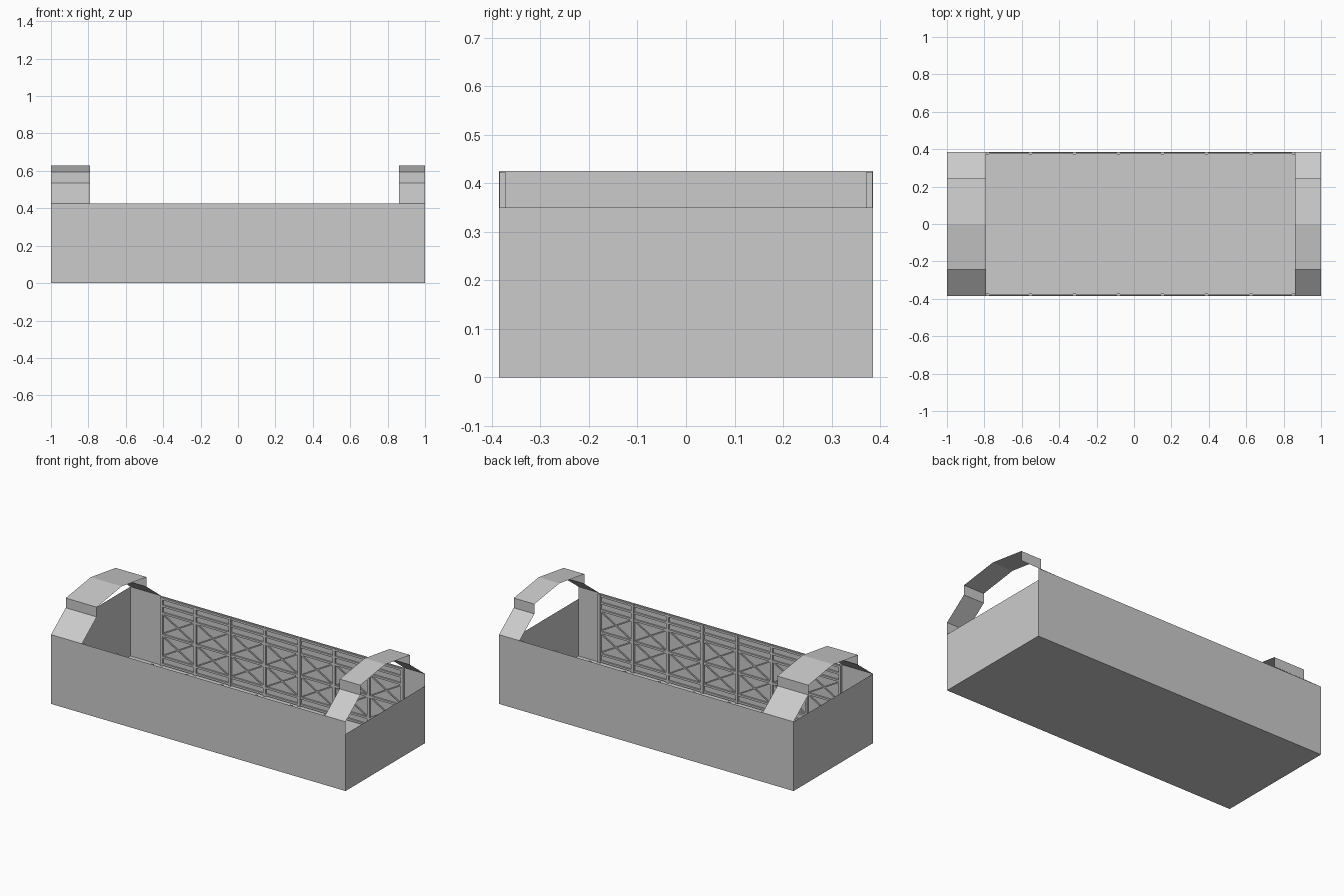
import bpy, bmesh, math
from mathutils import Vector, Matrix

if "Cube" in bpy.data.objects:
    bpy.data.objects.remove(bpy.data.objects["Cube"])

W = 0.385          # half width
H = 0.425          # side height
X0, X1 = -0.79, 0.86   # framed section between the hoops


def mesh_object(name, bm):
    me = bpy.data.meshes.new(name)
    bm.to_mesh(me)
    bm.free()
    ob = bpy.data.objects.new(name, me)
    bpy.context.collection.objects.link(ob)
    return ob


def panel(name, corners):
    bm = bmesh.new()
    bm.faces.new([bm.verts.new(c) for c in corners])
    return mesh_object(name, bm)


def strip(name, profile, xa, xb):
    # sheet swept along x from a (y, z) profile
    bm = bmesh.new()
    a = [bm.verts.new((xa, y, z)) for y, z in profile]
    b = [bm.verts.new((xb, y, z)) for y, z in profile]
    for i in range(len(profile) - 1):
        bm.faces.new((a[i], b[i], b[i + 1], a[i + 1]))
    return mesh_object(name, bm)


def bar(bm, p, q, y, width, depth):
    # flat bar between two (x, z) points
    d = Vector((q[0] - p[0], 0, q[1] - p[1]))
    mid = Vector(((p[0] + q[0]) / 2, y, (p[1] + q[1]) / 2))
    ang = math.atan2(d.z, d.x)
    m = (Matrix.Translation(mid) @ Matrix.Rotation(-ang, 4, 'Y')
         @ Matrix.Diagonal((d.length, depth, width, 1)))
    bmesh.ops.create_cube(bm, size=1, matrix=m)


# Thin sheet tub: floor, sides, tall left end, lower right end
panel("floor", [(-1, -W, 0), (-1, W, 0), (1, W, 0), (1, -W, 0)])
panel("left_end", [(-1, W, 0), (-1, -W, 0), (-1, -W, H), (-1, W, H)])
panel("right_end", [(1, -W, 0), (1, W, 0), (1, W, 0.35), (1, -W, 0.35)])
panel("front_side", [(-1, -W, 0), (1, -W, 0), (1, -W, H), (-1, -W, H)])
panel("back_side", [(1, W, 0), (-1, W, 0), (-1, W, H), (1, W, H)])

# Stepped hoops at both ends
half = [(-W, H), (-0.242, 0.535), (-0.242, 0.595)]
hoop = half + [(0, 0.63)] + [(-y, z) for y, z in reversed(half)]
strip("left_hoop", hoop, -1, X0)
strip("right_hoop", hoop, X1, 1)

# Lattice framing on the inner side faces
BAYS = 7
step = (X1 - X0) / BAYS
for name, s in (("front_lattice", -1), ("back_lattice", 1)):
    bm = bmesh.new()
    for i in range(BAYS + 1):
        x = min(max(X0 + i * step, X0 + 0.008), X1 - 0.008)
        bar(bm, (x, 0.002), (x, H - 0.002), s * 0.378, 0.016, 0.012)
    for z in (0.012, 0.055, 0.19, 0.325, 0.37, 0.413):
        bar(bm, (X0, z), (X1, z), s * 0.379, 0.012, 0.009)
    for i in range(BAYS):
        a, b = X0 + i * step, X0 + (i + 1) * step
        for lo, hi in ((0.055, 0.19), (0.19, 0.325)):
            bar(bm, (a, lo), (b, hi), s * 0.380, 0.007, 0.006)
            bar(bm, (a, hi), (b, lo), s * 0.380, 0.007, 0.006)
    mesh_object(name, bm)
